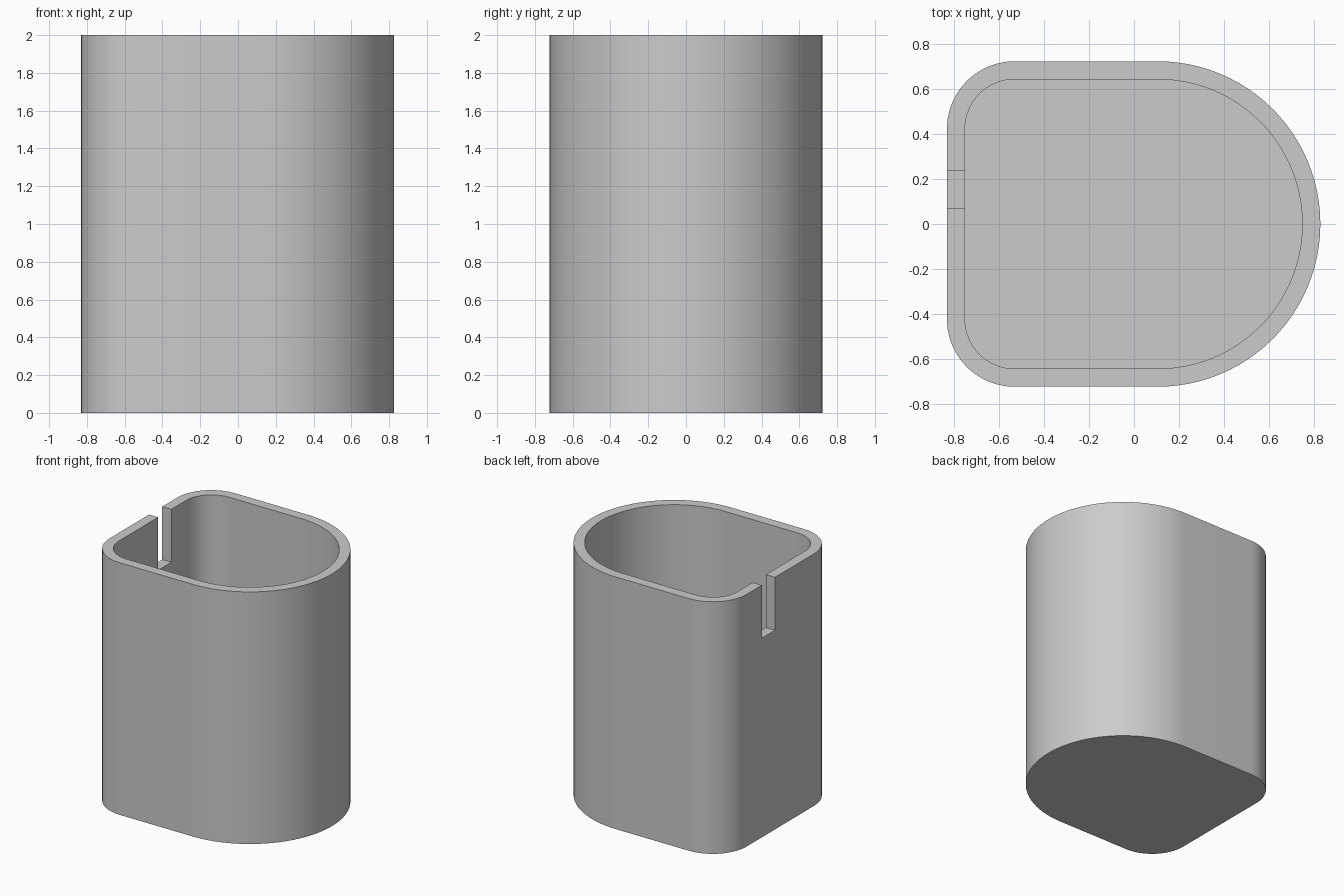
import bpy, bmesh, math

if "Cube" in bpy.data.objects:
    bpy.data.objects.remove(bpy.data.objects["Cube"])

HEIGHT, WALL, FLOOR = 2.0, 0.08, 0.08
SLOT_Y0, SLOT_Y1, SLOT_Z = 0.07, 0.235, 1.58


def outline(inset):
    """D-shaped outline: half round on +x, two rounded corners on -x."""
    arcs = [(0.105, 0.0, 0.722, -90, 90, 48),
            (-0.53, 0.422, 0.30, 90, 180, 20),
            (-0.53, -0.422, 0.30, 180, 270, 20)]
    points = []
    for cx, cy, radius, start, end, steps in arcs:
        for i in range(steps + 1):
            a = math.radians(start + (end - start) * i / steps)
            r = radius - inset
            points.append((cx + r * math.cos(a), cy + r * math.sin(a)))
    return points


def bridge(bm, lower, upper):
    n = len(lower)
    for i in range(n):
        j = (i + 1) % n
        bm.faces.new((lower[i], lower[j], upper[j], upper[i]))


# Hollow cup: outer wall, rim, inner wall and floor
bm = bmesh.new()
rings = [[bm.verts.new((x, y, z)) for x, y in outline(inset)]
         for inset, z in ((0, 0), (0, HEIGHT), (WALL, HEIGHT), (WALL, FLOOR))]
for lower, upper in zip(rings, rings[1:]):
    bridge(bm, lower, upper)
bm.faces.new(list(reversed(rings[0])))
bm.faces.new(rings[-1])
bmesh.ops.recalc_face_normals(bm, faces=bm.faces[:])
mesh = bpy.data.meshes.new("cup_body")
bm.to_mesh(mesh)
bm.free()
cup = bpy.data.objects.new("cup_body", mesh)
bpy.context.collection.objects.link(cup)

grey = bpy.data.materials.new("light_grey")
grey.diffuse_color = (0.6, 0.6, 0.6, 1)
grey.use_nodes = True
grey.node_tree.nodes["Principled BSDF"].inputs["Base Color"].default_value = grey.diffuse_color
mesh.materials.append(grey)

# Notch through the flat wall, open at the rim
bpy.ops.mesh.primitive_cube_add(
    size=1, location=(-0.79, (SLOT_Y0 + SLOT_Y1) / 2, SLOT_Z + 0.5))
cutter = bpy.context.object
cutter.name = "notch_cutter"
cutter.scale = (0.3, SLOT_Y1 - SLOT_Y0, 1)
cutter.hide_render = True
cut = cup.modifiers.new("notch", 'BOOLEAN')
cut.operation = 'DIFFERENCE'
cut.solver = 'EXACT'
cut.object = cutter

bpy.ops.object.select_all(action='DESELECT')
cup.select_set(True)
bpy.context.view_layer.objects.active = cup
bpy.ops.object.modifier_apply(modifier="notch")
bpy.data.objects.remove(cutter, do_unlink=True)

# Smooth curves, crisp rim, base and notch edges
bpy.ops.object.shade_smooth_by_angle(angle=math.radians(30))
